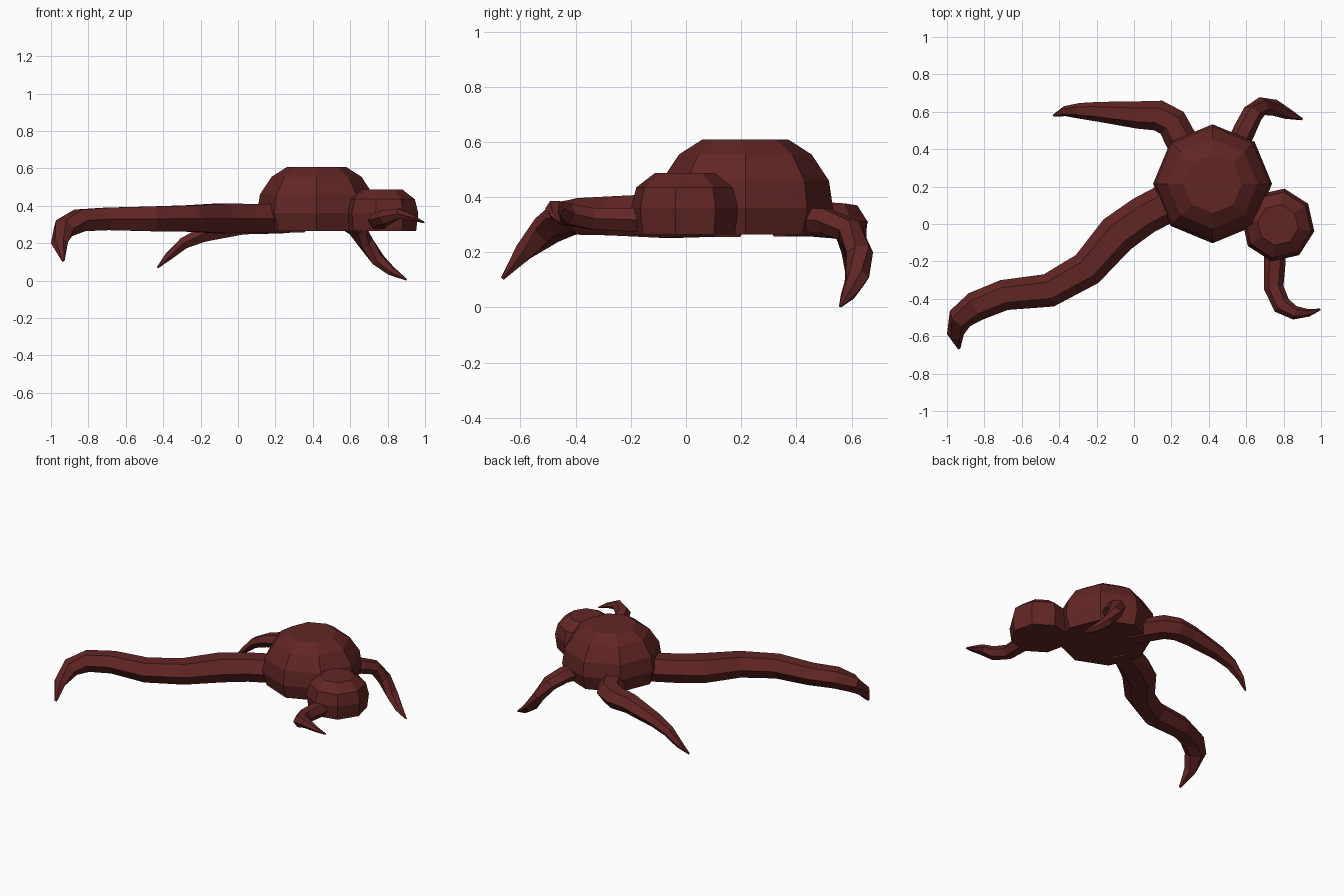
import bpy, bmesh, math
from mathutils import Vector

red = bpy.data.materials.new("dark red")
red.diffuse_color = (0.12, 0.019, 0.018, 1)


def finish(name, rings):
    """Skin a list of equal rings of points, with capped ends."""
    bm = bmesh.new()
    loops = [[bm.verts.new(p) for p in ring] for ring in rings]
    n = len(loops[0])
    for a, b in zip(loops, loops[1:]):
        for i in range(n):
            j = (i + 1) % n
            bm.faces.new((a[i], a[j], b[j], b[i]))
    bm.faces.new(loops[0])
    bm.faces.new(loops[-1])
    bmesh.ops.recalc_face_normals(bm, faces=bm.faces)
    me = bpy.data.meshes.new(name)
    bm.to_mesh(me)
    bm.free()
    me.materials.append(red)
    bpy.context.collection.objects.link(bpy.data.objects.new(name, me))


def dome(name, cx, cy, turn, profile):
    """Eight-sided dome turned from (radius, height) pairs."""
    angles = [math.radians(turn + 45 * k) for k in range(8)]
    finish(name, [[(cx + r * math.cos(a), cy + r * math.sin(a), z) for a in angles]
                  for r, z in profile])


def limb(name, path, flat=0.85):
    """Tapered hexagonal tentacle along (x, y, z, radius) points."""
    pts = [Vector(p[:3]) for p in path]
    rings = []
    for i, p in enumerate(pts):
        prev, nxt = pts[max(i - 1, 0)], pts[min(i + 1, len(pts) - 1)]
        t = Vector((0, 0, 0))
        if p != prev:
            t += (p - prev).normalized()
        if nxt != p:
            t += (nxt - p).normalized()
        t.normalize()
        side = t.cross(Vector((0, 0, 1))).normalized()
        up = side.cross(t)
        r = path[i][3]
        rings.append([p + side * r * math.cos(k * math.pi / 3)
                      + up * r * flat * math.sin(k * math.pi / 3) for k in range(6)])
    finish(name, rings)


# Two domes
dome("large_dome", 0.42, 0.215, 0,
     [(0.29, 0.265), (0.318, 0.36), (0.303, 0.46), (0.24, 0.555), (0.157, 0.608)])
dome("small_dome", 0.77, -0.005, 35,
     [(0.185, 0.265), (0.197, 0.36), (0.178, 0.435), (0.11, 0.487)])

# Long left limb
limb("long_left_limb", [
    (0.25, 0.15, 0.333, 0.105), (0.05, 0.045, 0.333, 0.105), (-0.09, -0.055, 0.332, 0.108),
    (-0.25, -0.24, 0.332, 0.096), (-0.455, -0.355, 0.33, 0.09), (-0.695, -0.38, 0.33, 0.082),
    (-0.845, -0.44, 0.322, 0.08), (-0.93, -0.505, 0.28, 0.068), (-0.955, -0.59, 0.20, 0.045),
    (-0.935, -0.665, 0.105, 0.008)])

# Back left limb
limb("back_left_limb", [
    (0.32, 0.34, 0.32, 0.085), (0.24, 0.47, 0.32, 0.085), (0.205, 0.54, 0.315, 0.085),
    (0.13, 0.58, 0.31, 0.082), (0.02, 0.583, 0.30, 0.073), (-0.19, 0.60, 0.245, 0.053),
    (-0.29, 0.605, 0.20, 0.042), (-0.37, 0.603, 0.13, 0.027), (-0.43, 0.58, 0.07, 0.006)])

# Back right limb
limb("back_right_limb", [
    (0.53, 0.37, 0.32, 0.06), (0.59, 0.50, 0.315, 0.06), (0.635, 0.59, 0.28, 0.056),
    (0.685, 0.63, 0.20, 0.05), (0.75, 0.622, 0.11, 0.044), (0.82, 0.59, 0.05, 0.03),
    (0.90, 0.56, 0.005, 0.006)])

# Front right limb, growing from the small dome
limb("front_right_limb", [
    (0.755, -0.08, 0.315, 0.058), (0.753, -0.20, 0.318, 0.058), (0.747, -0.34, 0.322, 0.053),
    (0.79, -0.435, 0.338, 0.05), (0.86, -0.475, 0.358, 0.037), (0.935, -0.475, 0.335, 0.02),
    (0.995, -0.457, 0.31, 0.005)])
